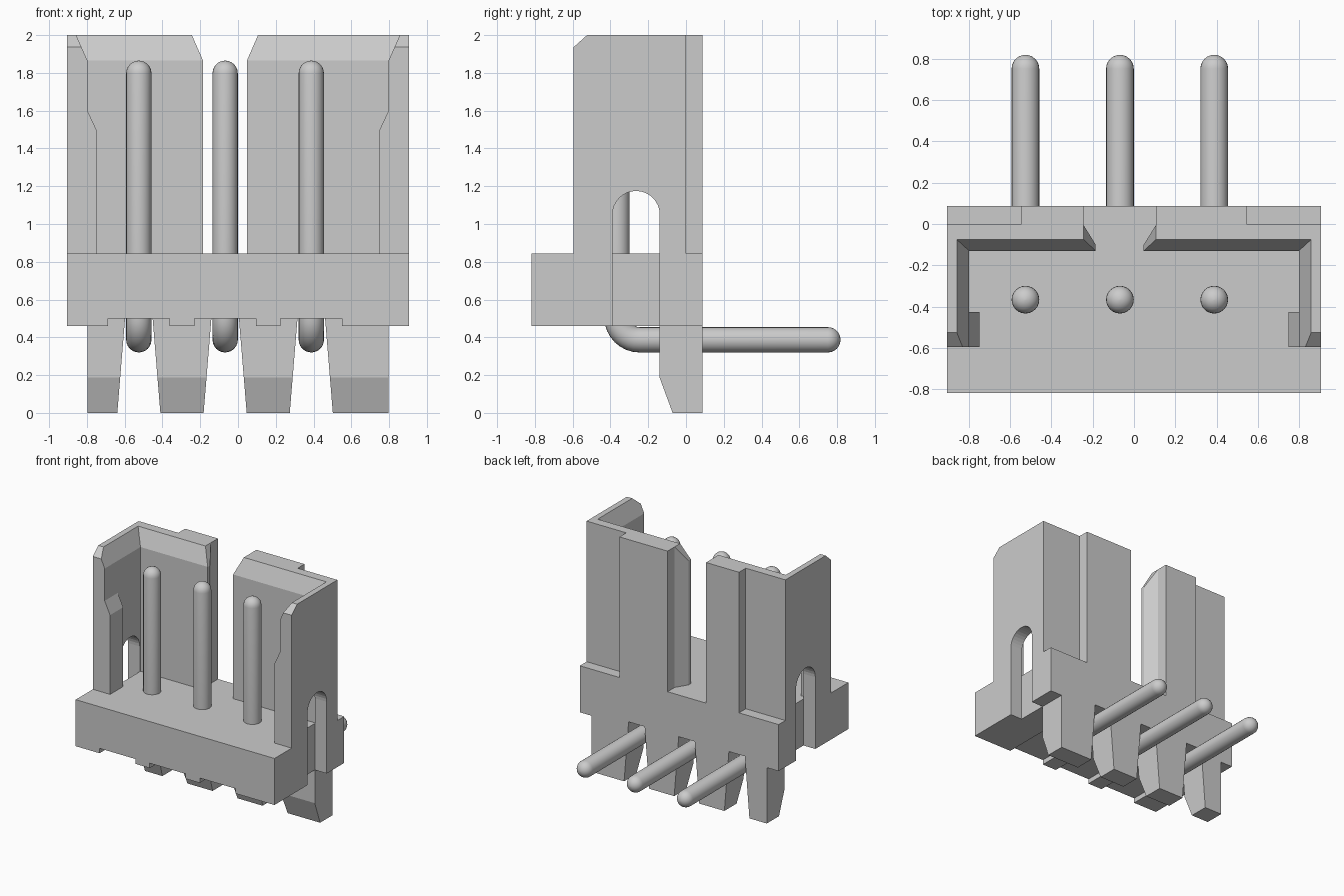
import bpy, bmesh, math

if "Cube" in bpy.data.objects:
    bpy.data.objects.remove(bpy.data.objects["Cube"])

grey = bpy.data.materials.new("light_grey")
grey.diffuse_color = (0.6, 0.6, 0.6, 1)
grey.use_nodes = True
grey.node_tree.nodes["Principled BSDF"].inputs["Base Color"].default_value = grey.diffuse_color

BOTTOM, NOTCH, DECK, TOP = 0.46, 0.5, 0.843, 2.0
HALF, INNER = 0.905, 0.797            # outer and inner half width
BACK = 0.088
PINS = [-0.525, -0.068, 0.388]
SLOT = -0.069                         # centre of the key slot


def loft(name, rings):
    """Skin a closed solid through rings of equal point count."""
    bm = bmesh.new()
    vs = [[bm.verts.new(p) for p in ring] for ring in rings]
    n = len(rings[0])
    for a, b in zip(vs, vs[1:]):
        for i in range(n):
            j = (i + 1) % n
            bm.faces.new((a[i], a[j], b[j], b[i]))
    bm.faces.new(vs[0])
    bm.faces.new(vs[-1])
    bmesh.ops.recalc_face_normals(bm, faces=bm.faces)
    me = bpy.data.meshes.new(name)
    bm.to_mesh(me)
    bm.free()
    ob = bpy.data.objects.new(name, me)
    bpy.context.collection.objects.link(ob)
    me.materials.append(grey)
    return ob


def prism(name, axis, pts, lo, hi):
    """Extrude a 2D profile along one axis."""
    place = {'x': lambda u, v, w: (w, u, v),
             'y': lambda u, v, w: (u, w, v),
             'z': lambda u, v, w: (u, v, w)}[axis]
    return loft(name, [[place(u, v, w) for u, v in pts] for w in (lo, hi)])


def activate(ob):
    bpy.ops.object.select_all(action='DESELECT')
    ob.select_set(True)
    bpy.context.view_layer.objects.active = ob


def cut(ob, cutters):
    for c in cutters:
        c.hide_render = True
        activate(ob)
        m = ob.modifiers.new("cut", 'BOOLEAN')
        m.operation, m.solver, m.object = 'DIFFERENCE', 'EXACT', c
        bpy.ops.object.modifier_apply(modifier=m.name)
        bpy.data.objects.remove(c)


def arches(inner):
    """Cutters for the round-topped window in both sides."""
    cy, r = -0.264, 0.125
    pts = [(cy + r, 0.3)]
    pts += [(cy + r * math.cos(math.pi * i / 16), 1.05 + r * math.sin(math.pi * i / 16))
            for i in range(17)]
    pts += [(cy - r, 0.3)]
    return [prism("window_cutter", 'x', pts, s * inner, s * 1.1) for s in (-1, 1)]


# base block with shallow notches under the pins
profile = [(-HALF, DECK), (-HALF, BOTTOM)]
for x in PINS:
    profile += [(x - 0.163, BOTTOM), (x - 0.163, NOTCH),
                (x + 0.163, NOTCH), (x + 0.163, BOTTOM)]
profile += [(HALF, BOTTOM), (HALF, DECK)]
base = prism("base_block", 'y', profile, -0.818, BACK)
cut(base, arches(INNER))

# shroud wall: stepped back, hollowed, slotted
shroud = prism("shroud_wall", 'z',
               [(-HALF, -0.595), (HALF, -0.595), (HALF, 0), (0.544, 0), (0.544, BACK),
                (-0.544, BACK), (-0.544, 0), (-HALF, 0)], DECK, TOP)
cavity = loft("cavity_cutter",
              [[(-x, -1, z), (x, -1, z), (x, y, z), (-x, y, z)]
               for x, y, z in ((INNER, -0.13, 0.7), (INNER, -0.13, 1.865),
                               (0.917, -0.02, 2.135))])
front_bevel = prism("bevel_cutter", 'x',
                    [(-0.666, 1.872), (-0.453, 2.064), (-0.666, 2.064)], -1, 1)
key_slot = prism("slot_cutter", 'y',
                 [(SLOT - 0.116, 0.7), (SLOT + 0.116, 0.7), (SLOT + 0.116, 1.865),
                  (SLOT + 0.234, 2.135), (SLOT - 0.234, 2.135), (SLOT - 0.116, 1.865)],
                 -0.4, 0.3)
key_flare = prism("flare_cutter", 'z',
                  [(SLOT - 0.175, 0.3), (SLOT - 0.175, -0.005), (SLOT - 0.116, -0.1),
                   (SLOT + 0.116, -0.1), (SLOT + 0.175, -0.005), (SLOT + 0.175, 0.3)],
                  0.7, 2.2)
cut(shroud, [cavity, front_bevel, key_slot, key_flare] + arches(0.7))

# guide ribs inside the front edges of the side walls
for s, side in ((-1, "left"), (1, "right")):
    prism("guide_rib_" + side, 'y',
          [(s * INNER, DECK), (s * 0.748, DECK), (s * 0.748, 1.495), (s * INNER, 1.6)],
          -0.595, -0.425)

# tapered legs between the pins
edges = [None] + PINS + [None]
for i, (a, b) in enumerate(zip(edges, edges[1:])):
    if a is None:
        left = [(-INNER, BOTTOM), (-INNER, 0)]
    else:
        left = [(a + 0.163, BOTTOM), (a + 0.163, NOTCH), (a + 0.073, NOTCH), (a + 0.114, 0)]
    if b is None:
        right = [(INNER, 0), (INNER, BOTTOM)]
    else:
        right = [(b - 0.114, 0), (b - 0.073, NOTCH), (b - 0.163, NOTCH), (b - 0.163, BOTTOM)]
    leg = prism("leg_%d" % (i + 1), 'y', left + right, -0.14, BACK)
    cut(leg, [prism("leg_cutter", 'x',
                    [(-0.209, 0.374), (-0.002, -0.186), (-0.209, -0.186)], -1, 1)])

# bent round pins with domed ends
R, r, py, pz = 0.12, 0.067, -0.366, 0.387
dome = [(math.sin(a), max(math.cos(a), 0.02))
        for a in (math.pi / 2 * k / 6 for k in range(7))]
path = [(py, 1.865 - r + r * h, 0, r * w) for h, w in reversed(dome)]
for k in range(9):
    t = math.pi / 2 * k / 8
    path.append((py + R - R * math.cos(t), pz + R - R * math.sin(t), t, r))
path += [(0.818 - r + r * h, pz, math.pi / 2, r * w) for h, w in dome]
for i, x in enumerate(PINS):
    rings = []
    for y, z, t, rad in path:
        ring = []
        for k in range(24):
            a = 2 * math.pi * k / 24
            n = rad * math.sin(a)
            ring.append((x + rad * math.cos(a), y + n * math.cos(t), z + n * math.sin(t)))
        rings.append(ring)
    pin = loft("pin_%d" % (i + 1), rings)
    activate(pin)
    bpy.ops.object.shade_smooth_by_angle(angle=math.radians(35))
